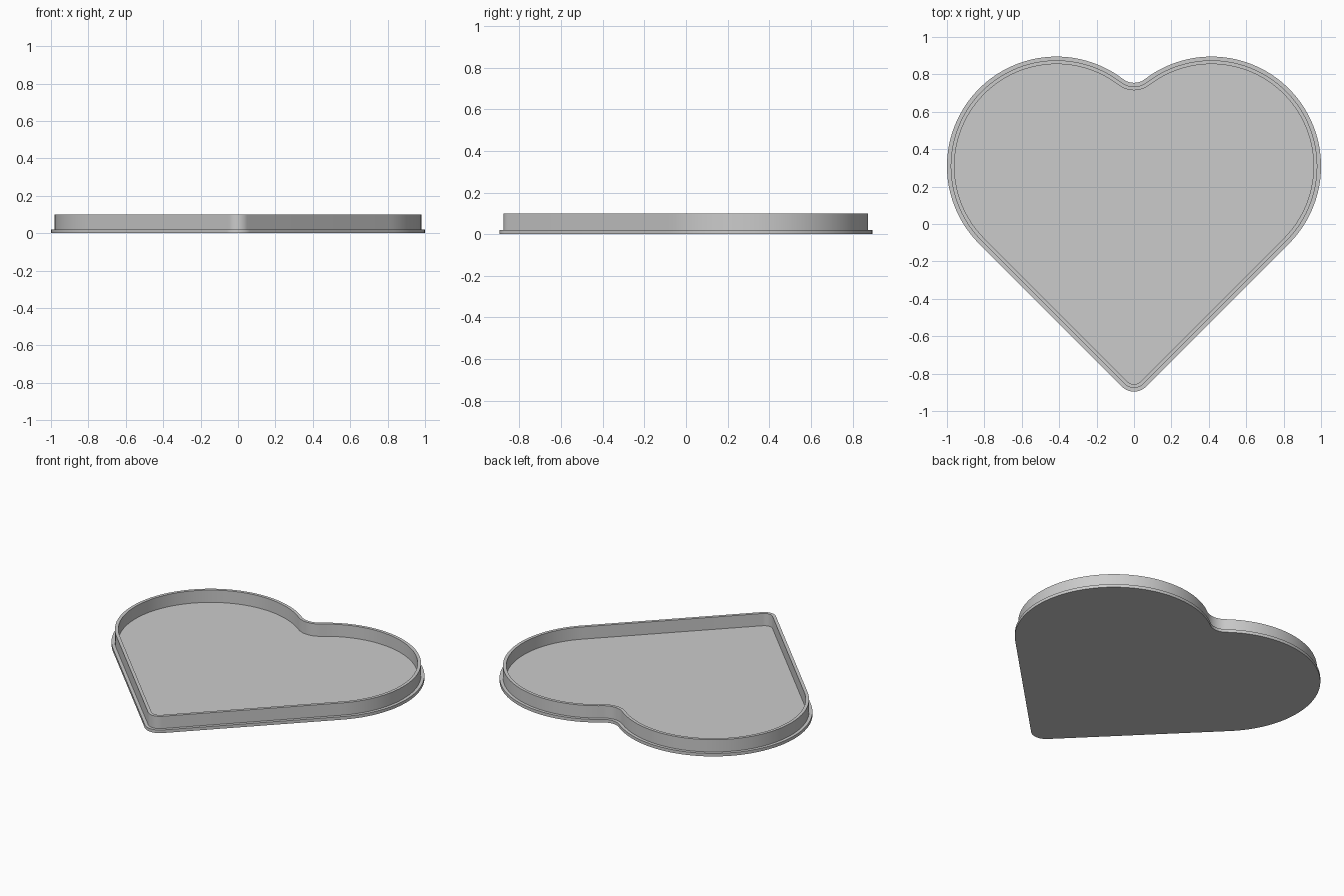
import bpy
import bmesh
from math import sin, cos, pi, sqrt, atan2

cube = bpy.data.objects.get("Cube")
if cube:
    bpy.data.objects.remove(cube, do_unlink=True)

# Heart outline: two round lobes, straight 45 degree sides, rounded tip and notch
LOBE_R = 0.586
LOBE_X = 1 - LOBE_R
LOBE_Y = 0.895 - LOBE_R
TIP_R = 0.09
NOTCH_R = 0.096
TIP_Y = TIP_R * sqrt(2) - (LOBE_X - LOBE_Y + LOBE_R * sqrt(2))
NOTCH_Y = LOBE_Y + sqrt((LOBE_R + NOTCH_R) ** 2 - LOBE_X ** 2)


def arc(cx, cy, r, start, end, steps):
    angles = [start + (end - start) * i / steps for i in range(steps + 1)]
    return [(cx + r * cos(a), cy + r * sin(a)) for a in angles]


def heart(inset):
    """Outline moved inwards by inset, counter-clockwise from the tip."""
    meet = atan2(NOTCH_Y - LOBE_Y, -LOBE_X)
    half = arc(0, TIP_Y, TIP_R - inset, -pi / 2, -pi / 4, 8)
    half += arc(LOBE_X, LOBE_Y, LOBE_R - inset, -pi / 4, meet, 72)
    half += arc(0, NOTCH_Y, NOTCH_R + inset, meet - pi, -pi / 2, 10)
    return half + [(-x, y) for x, y in reversed(half[1:-1])]


# Cross-section as (inset, height): flange, outer wall, rim, inner wall
FLANGE_Z, RIM_Z = 0.02, 0.1
section = [(0, 0), (0, FLANGE_Z), (0.02, FLANGE_Z),
           (0.02, RIM_Z), (0.04, RIM_Z), (0.04, FLANGE_Z)]

bm = bmesh.new()
rings = [[bm.verts.new((x, y, z)) for x, y in heart(inset)]
         for inset, z in section]
for low, high in zip(rings, rings[1:]):
    for i in range(len(low)):
        j = (i + 1) % len(low)
        bm.faces.new((low[i], low[j], high[j], high[i]))

# Underside and tray floor
bm.faces.new(list(reversed(rings[0])))
bm.faces.new(rings[-1])

mesh = bpy.data.meshes.new("heart_tray")
bm.to_mesh(mesh)
bm.free()
tray = bpy.data.objects.new("heart_tray", mesh)
bpy.context.collection.objects.link(tray)

# Plain grey
grey = bpy.data.materials.new("light_grey")
grey.use_nodes = True
colour = (0.6, 0.6, 0.6, 1)
grey.diffuse_color = colour
grey.node_tree.nodes["Principled BSDF"].inputs["Base Color"].default_value = colour
mesh.materials.append(grey)

# Smooth curved walls, crisp rim edges
bpy.ops.object.select_all(action="DESELECT")
tray.select_set(True)
bpy.context.view_layer.objects.active = tray
bpy.ops.object.shade_smooth_by_angle(angle=pi / 6)
